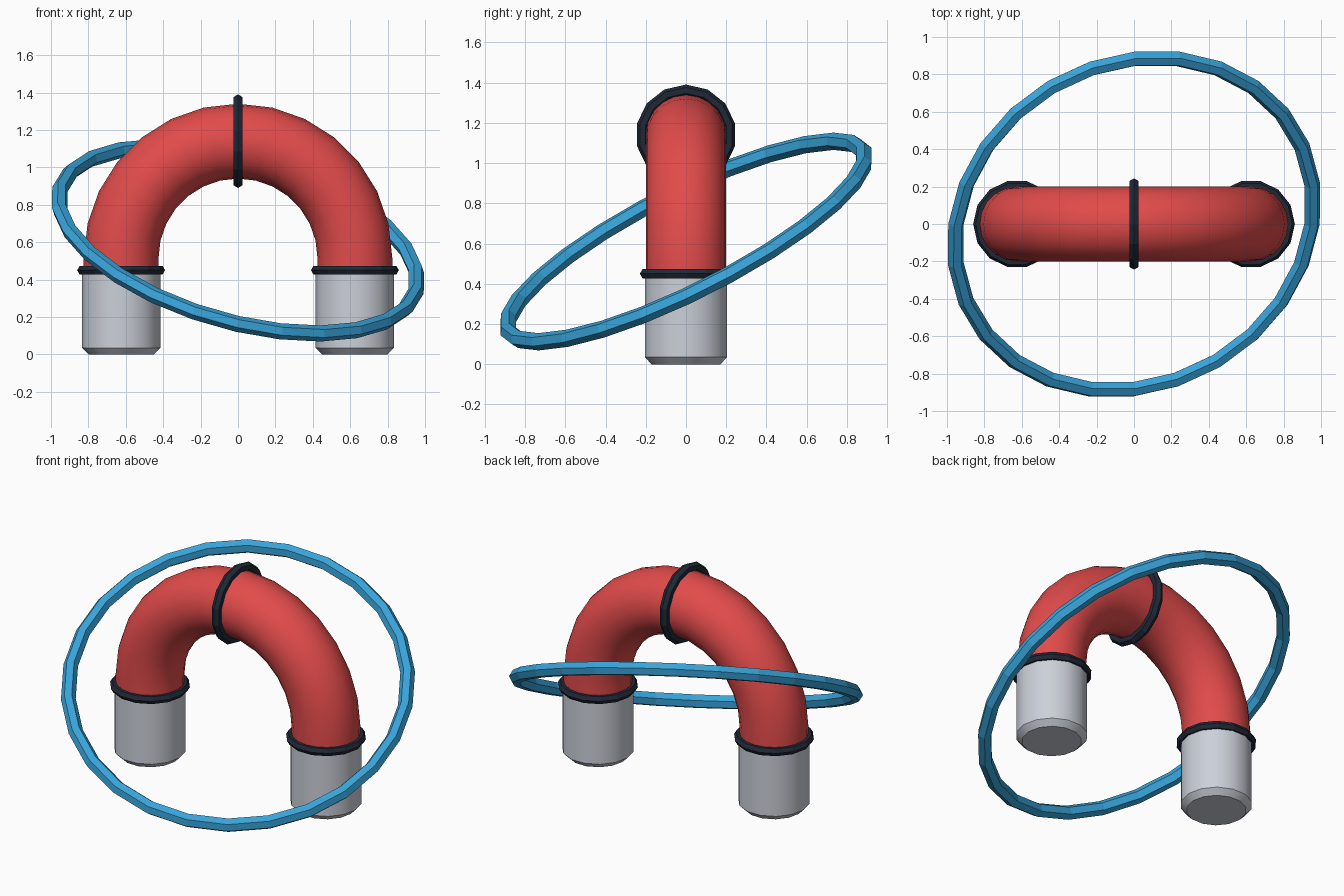
import bpy, bmesh, math
from mathutils import Matrix, Vector

if "Cube" in bpy.data.objects:
    bpy.data.objects.remove(bpy.data.objects["Cube"])

SIDES = 14
LEG_X = 0.625     # leg and arch radius
ARCH_Z = 0.515    # height of the arch centre
CAP_TOP = 0.45


def make_material(name, rgb):
    mat = bpy.data.materials.new(name)
    mat.use_nodes = True
    mat.diffuse_color = (*rgb, 1)
    mat.node_tree.nodes["Principled BSDF"].inputs["Base Color"].default_value = (*rgb, 1)
    return mat


red = make_material("red", (0.76, 0.07, 0.07))
silver = make_material("silver", (0.60, 0.63, 0.69))
dark = make_material("dark navy", (0.014, 0.022, 0.038))
blue = make_material("sky blue", (0.04, 0.37, 0.70))


def finish(name, bm, mat, smooth=False):
    bmesh.ops.recalc_face_normals(bm, faces=bm.faces)
    mesh = bpy.data.meshes.new(name)
    bm.to_mesh(mesh)
    bm.free()
    mesh.materials.append(mat)
    obj = bpy.data.objects.new(name, mesh)
    bpy.context.collection.objects.link(obj)
    if smooth:
        bpy.ops.object.select_all(action="DESELECT")
        obj.select_set(True)
        bpy.context.view_layer.objects.active = obj
        bpy.ops.object.shade_smooth_by_angle(angle=math.radians(35))
    return obj


def bridge(bm, a, b):
    for i in range(len(a)):
        j = (i + 1) % len(a)
        bm.faces.new((a[i], a[j], b[j], b[i]))


def circle(bm, centre, u, v, radius, sides):
    angles = [math.tau * i / sides for i in range(sides)]
    return [bm.verts.new(centre + radius * (u * math.cos(t) + v * math.sin(t)))
            for t in angles]


def torus(name, major, minor, segments, matrix, mat):
    bm = bmesh.new()
    up = Vector((0, 0, 1))
    rings = []
    for i in range(segments):
        t = math.tau * i / segments
        out = Vector((math.cos(t), math.sin(t), 0))
        rings.append(circle(bm, out * major, out, up, minor, 6))
    for i in range(segments):
        bridge(bm, rings[i - 1], rings[i])
    bmesh.ops.transform(bm, matrix=matrix, verts=bm.verts)
    return finish(name, bm, mat)


# Arched body: a tube swept over a half circle with short straight feet
bm = bmesh.new()
side = Vector((0, 1, 0))
path = [(Vector((LEG_X, 0, CAP_TOP - 0.02)), Vector((1, 0, 0)))]
for i in range(SIDES + 1):
    t = math.pi * i / SIDES
    out = Vector((math.cos(t), 0, math.sin(t)))
    path.append((out * LEG_X + Vector((0, 0, ARCH_Z)), out))
path.append((Vector((-LEG_X, 0, CAP_TOP - 0.02)), Vector((-1, 0, 0))))
rings = [circle(bm, c, out, side, 0.2, 20) for c, out in path]
for a, b in zip(rings, rings[1:]):
    bridge(bm, a, b)
bm.faces.new(rings[0])
bm.faces.new(rings[-1])
finish("arch_body", bm, red, smooth=True)

# Metal feet with a chamfered base, and the collars above them
for label, sign in (("left", 1), ("right", -1)):
    bm = bmesh.new()
    x, y = Vector((1, 0, 0)), Vector((0, 1, 0))
    rings = [circle(bm, Vector((sign * LEG_X, 0, z)), x, y, r, SIDES)
             for z, r in ((0, 0.175), (0.035, 0.21), (CAP_TOP, 0.21))]
    for a, b in zip(rings, rings[1:]):
        bridge(bm, a, b)
    bm.faces.new(rings[0])
    bm.faces.new(rings[-1])
    finish(label + "_foot", bm, silver, smooth=True)
    torus(label + "_collar", 0.208, 0.027, SIDES,
          Matrix.Translation((sign * LEG_X, 0, CAP_TOP)), dark)

# Band around the top of the arch
torus("top_band", 0.221, 0.029, SIDES,
      Matrix.Translation((0, 0, ARCH_Z + LEG_X)) @ Matrix.Rotation(math.pi / 2, 4, "Y"), dark)

# Tilted orbit ring
tilt = Matrix.Rotation(math.radians(16), 4, "Y") @ Matrix.Rotation(math.radians(26), 4, "X")
torus("orbit_ring", 0.99, 0.043, 26, Matrix.Translation((0, 0, 0.61)) @ tilt, blue)
